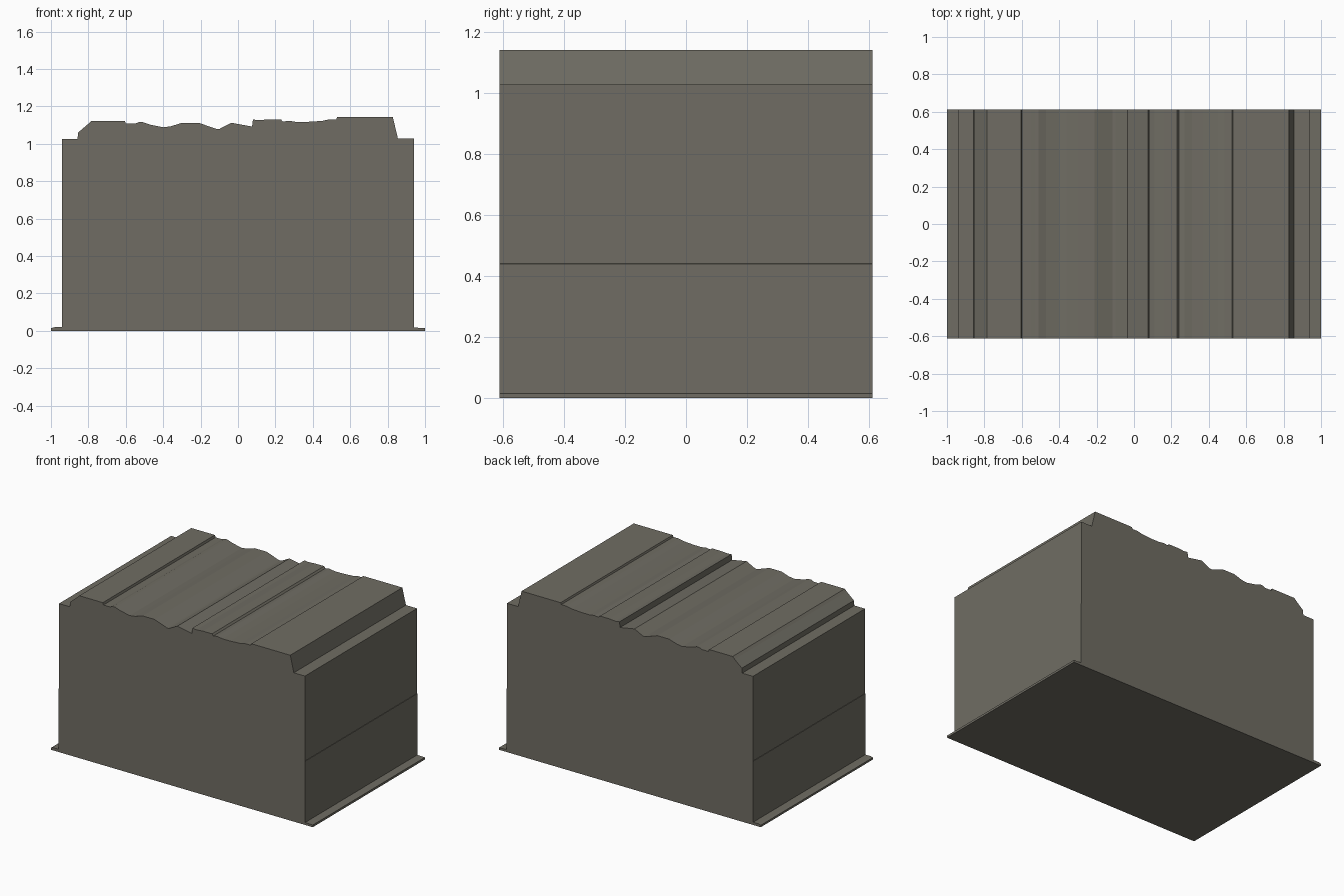
import bpy, bmesh
from mathutils import Vector

HALF_DEPTH = 0.612

# Rugged top silhouette, left to right
top = [(-.94, 1.026), (-.858, 1.026), (-.855, 1.06), (-.80, 1.107), (-.785, 1.122),
       (-.605, 1.122), (-.60, 1.107), (-.55, 1.107), (-.53, 1.116), (-.51, 1.116),
       (-.47, 1.102), (-.40, 1.088), (-.36, 1.093), (-.30, 1.112), (-.21, 1.112),
       (-.115, 1.079), (-.10, 1.079), (-.035, 1.112), (.075, 1.092), (.08, 1.13),
       (.11, 1.126), (.16, 1.13), (.23, 1.13), (.24, 1.118), (.27, 1.123),
       (.31, 1.117), (.37, 1.117), (.45, 1.122), (.485, 1.13), (.525, 1.13),
       (.53, 1.142), (.828, 1.142), (.855, 1.028), (.94, 1.028)]
# Walls with a slight lower thickening, and the thin base lips
left = [(-1, 0), (-1, .014), (-.982, .019), (-.942, .019), (-.942, .44), (-.94, .441)]
right = [(.94, .441), (.942, .44), (.942, .017), (1, .015), (1, 0)]

# Solid block: profile extruded through the depth
bm = bmesh.new()
face = bm.faces.new([bm.verts.new((x, -HALF_DEPTH, z)) for x, z in left + top + right])
ext = bmesh.ops.extrude_face_region(bm, geom=[face], use_keep_orig=True)
moved = [v for v in ext["geom"] if isinstance(v, bmesh.types.BMVert)]
bmesh.ops.translate(bm, verts=moved, vec=Vector((0, 2 * HALF_DEPTH, 0)))
bmesh.ops.recalc_face_normals(bm, faces=bm.faces)
mesh = bpy.data.meshes.new("rock_block")
bm.to_mesh(mesh)
bm.free()

# Single stone colour
stone = bpy.data.materials.new("grey brown stone")
stone.diffuse_color = (0.16, 0.152, 0.125, 1)
mesh.materials.append(stone)
bpy.context.collection.objects.link(bpy.data.objects.new("rock_block", mesh))
